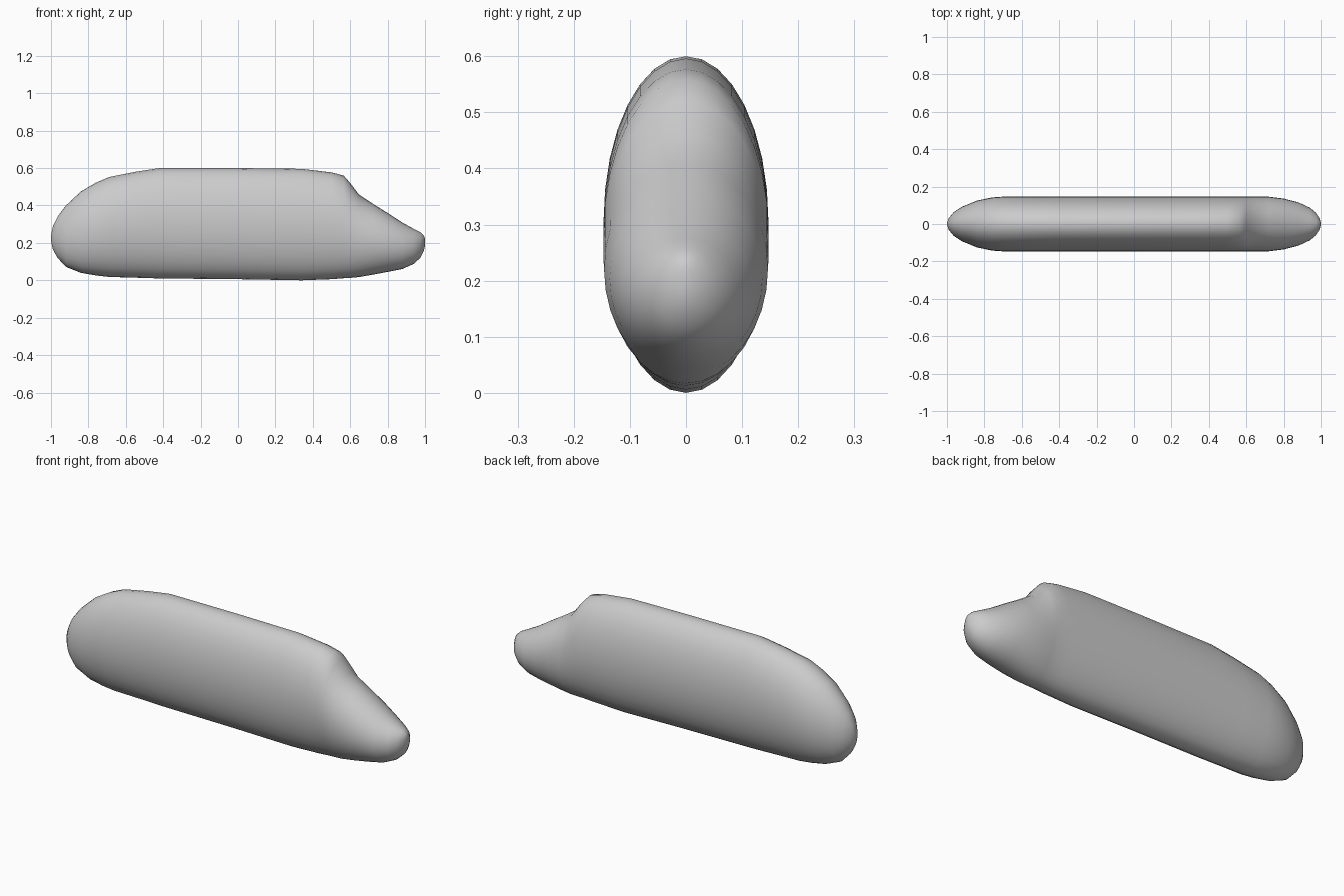
import bpy, bmesh, math

# Side and top profile stations: x, top z, bottom z, half width
STATIONS = [
    (-0.998, 0.25, 0.20, 0.010),
    (-0.99, 0.287, 0.165, 0.032),
    (-0.965, 0.34, 0.12, 0.062),
    (-0.92, 0.40, 0.072, 0.092),
    (-0.84, 0.475, 0.04, 0.125),
    (-0.76, 0.522, 0.026, 0.142),
    (-0.69, 0.552, 0.018, 0.147),
    (-0.55, 0.58, 0.014, 0.147),
    (-0.42, 0.60, 0.010, 0.147),
    (0.00, 0.60, 0.006, 0.147),
    (0.34, 0.596, 0.0, 0.147),
    (0.50, 0.577, 0.006, 0.147),
    (0.565, 0.56, 0.011, 0.147),
    (0.60, 0.52, 0.013, 0.147),
    (0.645, 0.46, 0.017, 0.147),
    (0.72, 0.41, 0.03, 0.146),
    (0.80, 0.36, 0.045, 0.136),
    (0.88, 0.308, 0.061, 0.115),
    (0.94, 0.275, 0.088, 0.087),
    (0.975, 0.257, 0.12, 0.058),
    (0.993, 0.24, 0.155, 0.030),
    (0.999, 0.225, 0.18, 0.010),
]
SIDES = 32

bm = bmesh.new()

# Elliptical cross-sections
rings = []
for x, top, bottom, half in STATIONS:
    mid, tall = (top + bottom) / 2, (top - bottom) / 2
    rings.append([bm.verts.new((x, half * math.sin(a), mid + tall * math.cos(a)))
                  for a in (2 * math.pi * i / SIDES for i in range(SIDES))])

# Skin between neighbouring sections
for r, s in zip(rings, rings[1:]):
    for i in range(SIDES):
        j = (i + 1) % SIDES
        bm.faces.new((r[i], r[j], s[j], s[i]))

# Rounded tips
for ring, x, z in ((rings[0], -1.0, 0.225), (rings[-1], 1.0, 0.203)):
    tip = bm.verts.new((x, 0, z))
    for i in range(SIDES):
        bm.faces.new((ring[i], ring[(i + 1) % SIDES], tip))

bmesh.ops.recalc_face_normals(bm, faces=bm.faces)
for f in bm.faces:
    f.smooth = True
mesh = bpy.data.meshes.new("streamlined_body")
bm.to_mesh(mesh)
bm.free()
body = bpy.data.objects.new("streamlined_body", mesh)
bpy.context.collection.objects.link(body)
